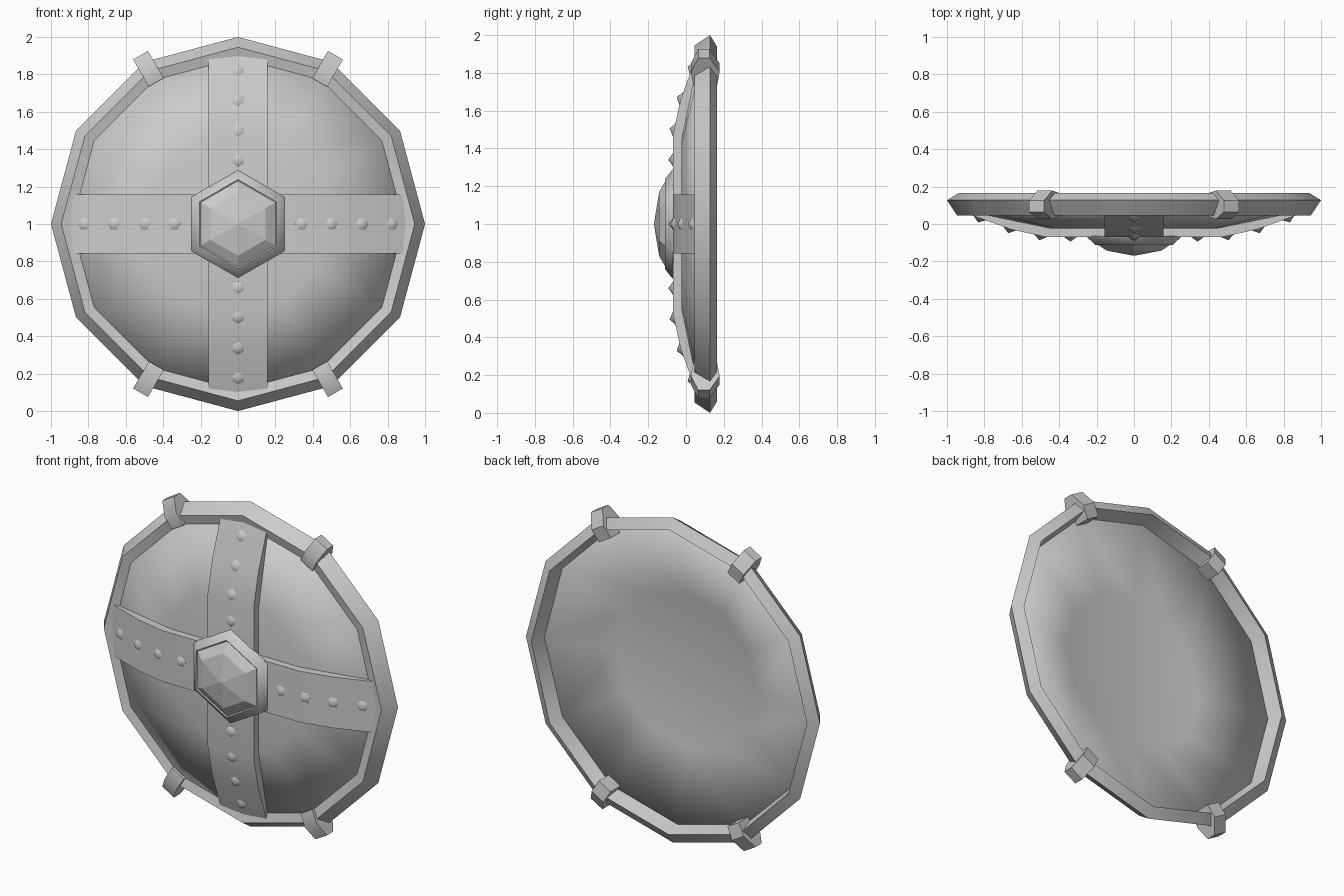
import bpy
import bmesh
from math import sin, cos, pi, radians, hypot, atan2
from mathutils import Vector, Matrix

cube = bpy.data.objects.get("Cube")
if cube:
    bpy.data.objects.remove(cube)

metal = bpy.data.materials.new("plain grey")
metal.use_nodes = True
GREY = (0.6, 0.6, 0.6, 1)
metal.diffuse_color = GREY
metal.node_tree.nodes["Principled BSDF"].inputs["Base Color"].default_value = GREY


def finish(name, bm, smooth=None):
    """Turn a bmesh into an object, smooth below the given angle."""
    bmesh.ops.remove_doubles(bm, verts=bm.verts, dist=0.0001)
    bmesh.ops.recalc_face_normals(bm, faces=bm.faces)
    mesh = bpy.data.meshes.new(name)
    bm.to_mesh(mesh)
    bm.free()
    mesh.materials.append(metal)
    ob = bpy.data.objects.new(name, mesh)
    bpy.context.collection.objects.link(ob)
    ob.location.z = 1
    if smooth:
        bpy.ops.object.select_all(action="DESELECT")
        ob.select_set(True)
        bpy.context.view_layer.objects.active = ob
        bpy.ops.object.shade_smooth_by_angle(angle=radians(smooth))
    return ob


def revolve(name, profile, sides, closed=False, smooth=None):
    """Spin an (r, y) profile around the front-to-back axis."""
    bm = bmesh.new()
    rings = []
    for i in range(sides):
        a = 2 * pi * i / sides
        rings.append([bm.verts.new((r * sin(a), y, r * cos(a))) for r, y in profile])
    count = len(profile)
    for i in range(sides):
        p, q = rings[i], rings[(i + 1) % sides]
        for j in range(count if closed else count - 1):
            k = (j + 1) % count
            bm.faces.new((p[j], q[j], q[k], p[k]))
    return finish(name, bm, smooth)


def lerp(points, t):
    """Height along a list of (distance, y) points."""
    for (a, ya), (b, yb) in zip(points, points[1:]):
        if t <= b:
            return ya + (yb - ya) * (t - a) / (b - a)
    return points[-1][1]


# Twelve-sided rim with a front ridge, its inner slope tucked into the dish
revolve("rim", [(0.945, 0.045), (1, 0.127), (0.938, 0.165), (0.91, 0.075), (0.875, 0.063)],
        12, closed=True, smooth=35)

# Shallow dish: flat middle, sloping border
DISH = [(0, -0.025), (0.48, -0.025), (0.925, 0.067)]
dish = revolve("dish", DISH, 12, smooth=35)
shell = dish.modifiers.new("thickness", "SOLIDIFY")
shell.thickness = 0.012
shell.offset = -1


def dish_y(t, w):
    """Height of the twelve-sided dish at a point beside an arm."""
    a = abs(atan2(w, t)) % (pi / 6)
    return lerp(DISH, hypot(t, w) * cos(a - pi / 12) / cos(pi / 12))


# Crossed reinforcing bands that run under the rim
BAND = [(0, -0.07), (0.47, -0.07), (0.66, -0.028), (0.905, 0.06)]
HALF = 0.157


def band(name, upright):
    bm = bmesh.new()
    stations = [-t for t, _ in reversed(BAND)] + [t for t, _ in BAND[1:]]
    rows = []
    for t in stations:
        top = lerp(BAND, abs(t))
        low = max(dish_y(abs(t), HALF) + 0.005, top + 0.004)
        row = []
        for w, y in ((-HALF, low), (-HALF, top), (HALF, top), (HALF, low)):
            row.append(bm.verts.new((w, y, t) if upright else (t, y, w)))
        rows.append(row)
    for p, q in zip(rows, rows[1:]):
        for j in range(3):
            bm.faces.new((p[j], p[j + 1], q[j + 1], q[j]))
    bm.faces.new(rows[0])
    bm.faces.new(rows[-1])
    finish(name, bm, 35)


band("vertical_band", True)
band("horizontal_band", False)

# Low pointed studs along each arm of the cross
for arm, label in enumerate(("top", "left", "bottom", "right")):
    bm = bmesh.new()
    for t in (0.34, 0.5, 0.665, 0.825):
        slope = atan2(lerp(BAND, t + 0.02) - lerp(BAND, t - 0.02), 0.04)
        place = (Matrix.Rotation(arm * pi / 2, 4, "Y") @ Matrix.Translation((0, lerp(BAND, t), t))
                 @ Matrix.Rotation(-slope, 4, "X"))
        base = [bm.verts.new(place @ Vector((0.036 * sin(k * pi / 3), 0.002, 0.036 * cos(k * pi / 3))))
                for k in range(6)]
        tip = bm.verts.new(place @ Vector((0, -0.024, 0)))
        for k in range(6):
            bm.faces.new((base[k], base[(k + 1) % 6], tip))
    finish(label + "_studs", bm, 60)

# Six-sided central boss
revolve("boss_ring", [(0.29, -0.065), (0.285, -0.075), (0.238, -0.112), (0.228, -0.105)], 6, smooth=50)
revolve("boss_dome", [(0.232, -0.106), (0.17, -0.142), (0, -0.17)], 6)

# Four clamps gripping the rim corners
CLAMP = [(0.874, 0.04), (0.955, 0.026), (1.042, 0.065),
         (1.042, 0.125), (0.955, 0.178), (0.874, 0.165)]
for label, angle in (("top_left", 30), ("bottom_left", 150), ("bottom_right", 210), ("top_right", 330)):
    bm = bmesh.new()
    turn = Matrix.Rotation(radians(angle), 4, "Y")
    sides = [[bm.verts.new(turn @ Vector((w, y, r))) for r, y in CLAMP] for w in (-0.046, 0.046)]
    for side in sides:
        bm.faces.new(side)
    for j in range(len(CLAMP)):
        k = (j + 1) % len(CLAMP)
        bm.faces.new((sides[0][j], sides[0][k], sides[1][k], sides[1][j]))
    finish(label + "_clamp", bm, 35)
